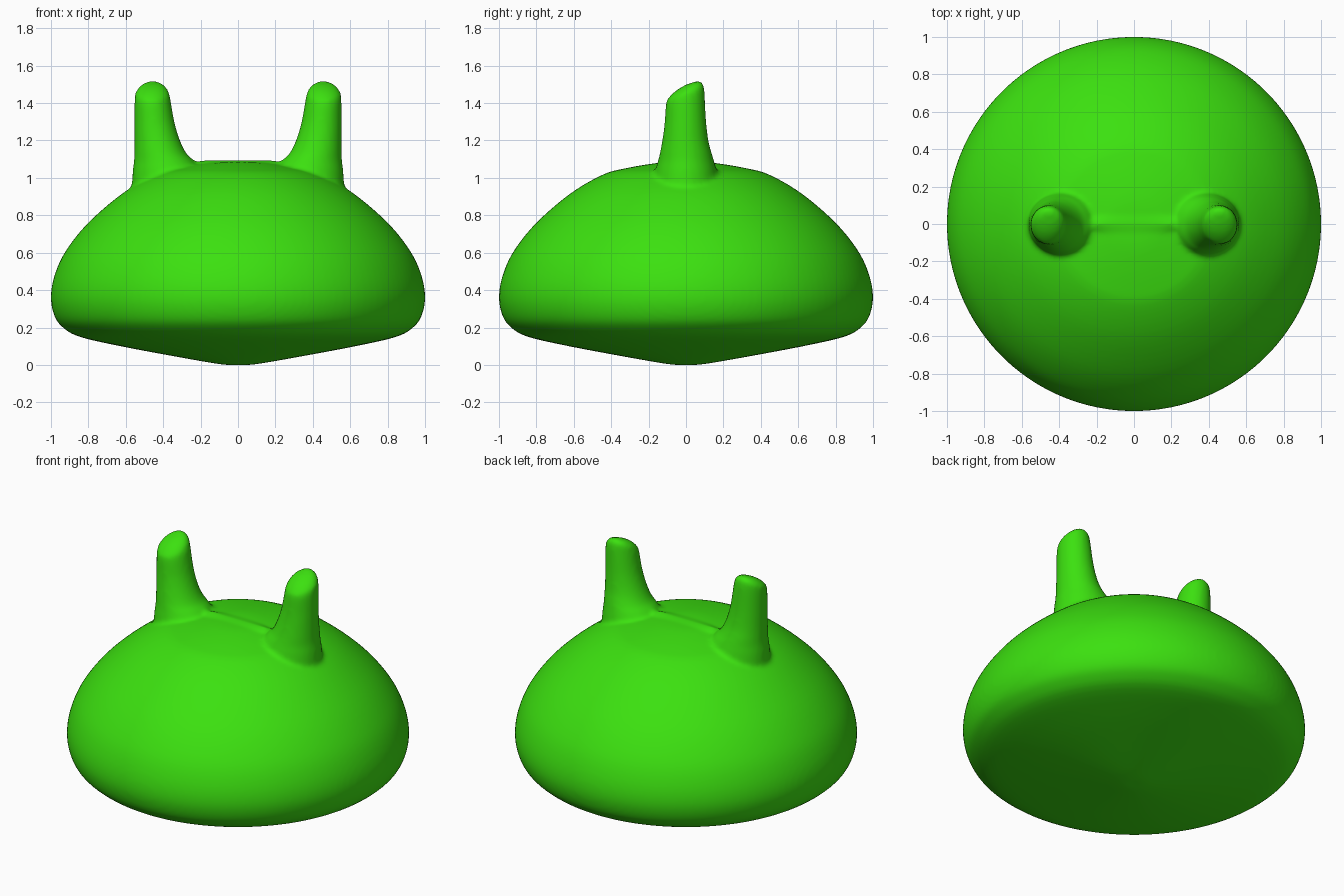
import bpy
import bmesh
from math import cos, sin, tau

cube = bpy.data.objects.get("Cube")
if cube:
    bpy.data.objects.remove(cube)

green = bpy.data.materials.new("bright green")
green.use_nodes = True
color = (0.045, 0.75, 0.005, 1)
green.diffuse_color = color
green.node_tree.nodes["Principled BSDF"].inputs["Base Color"].default_value = color


def smooth_path(points, steps):
    """Catmull-Rom interpolation through tuples of any length."""
    pts = [points[0], *points, points[-1]]
    path = []
    for a, b, c, d in zip(pts, pts[1:], pts[2:], pts[3:]):
        for i in range(steps):
            t = i / steps
            path.append([q + 0.5 * t * (r - p + t * (2 * p - 5 * q + 4 * r - s
                         + t * (3 * (q - r) + s - p))) for p, q, r, s in zip(a, b, c, d)])
    return path + [list(points[-1])]


def loft(bm, rings, sides):
    """Closed skin through rings of (z, centre x, centre y, radius x, radius y, slant)."""
    loops = []
    for z, cx, cy, rx, ry, slant in rings:
        loops.append([bm.verts.new((cx + rx * cos(tau * i / sides),
                                    cy + ry * sin(tau * i / sides),
                                    z + slant * ry * sin(tau * i / sides)))
                      for i in range(sides)])
    for low, high in zip(loops, loops[1:]):
        for i in range(sides):
            j = (i + 1) % sides
            bm.faces.new((low[i], low[j], high[j], high[i]))
    bm.faces.new(loops[0][::-1])
    bm.faces.new(loops[-1])


bm = bmesh.new()

# Domed body with a shallow conical underside: radius, height
profile = [(0.01, 0), (0.1, 0.005), (0.36, 0.05), (0.65, 0.105), (0.85, 0.152),
           (0.935, 0.2), (0.98, 0.26), (1.0, 0.36), (0.98, 0.48), (0.92, 0.61),
           (0.8, 0.76), (0.62, 0.915), (0.45, 1.015), (0.33, 1.05), (0.15, 1.08),
           (0.01, 1.087)]
loft(bm, [(z, 0, 0, r, r, 0) for r, z in smooth_path(profile, 5)], 128)

# Horns with flared roots and tips sloping down to the front:
# height, inner x, outer x, front y, back y, slant
horn = [(0.9, 0.2, 0.57, -0.18, 0.18, 0), (1.03, 0.2, 0.563, -0.165, 0.165, 0),
        (1.09, 0.235, 0.556, -0.15, 0.15, 0), (1.13, 0.275, 0.554, -0.14, 0.138, 0),
        (1.2, 0.31, 0.553, -0.127, 0.12, 0), (1.3, 0.34, 0.553, -0.115, 0.107, 0.1),
        (1.43, 0.363, 0.552, -0.107, 0.099, 0.3), (1.465, 0.375, 0.54, -0.093, 0.092, 0.4),
        (1.49, 0.402, 0.508, -0.06, 0.066, 0.45), (1.5, 0.44, 0.46, -0.01, 0.02, 0.4)]
for side in (-1, 1):
    rings = [(z, side * (a + b) / 2, (f + k) / 2, (b - a) / 2, (k - f) / 2, s)
             for z, a, b, f, k, s in smooth_path(horn, 5)]
    loft(bm, rings, 40)

# The ridge that carries the top across between the horns
ridge = [(0.95, 0.3, 0.16), (1.05, 0.27, 0.1), (1.085, 0.24, 0.04), (1.092, 0.2, 0.01)]
loft(bm, [(z, 0, 0, rx, ry, 0) for z, rx, ry in smooth_path(ridge, 4)], 40)

bmesh.ops.recalc_face_normals(bm, faces=bm.faces)
mesh = bpy.data.meshes.new("body_with_horns")
bm.to_mesh(mesh)
bm.free()
mesh.materials.append(green)
mesh.shade_smooth()
body = bpy.data.objects.new("body_with_horns", mesh)
bpy.context.collection.objects.link(body)

# Fuse the parts into one soft skin
remesh = body.modifiers.new("fuse", 'REMESH')
remesh.mode = 'VOXEL'
remesh.voxel_size = 0.014
remesh.use_smooth_shade = True
soften = body.modifiers.new("soften", 'SMOOTH')
soften.factor = 0.5
soften.iterations = 6
